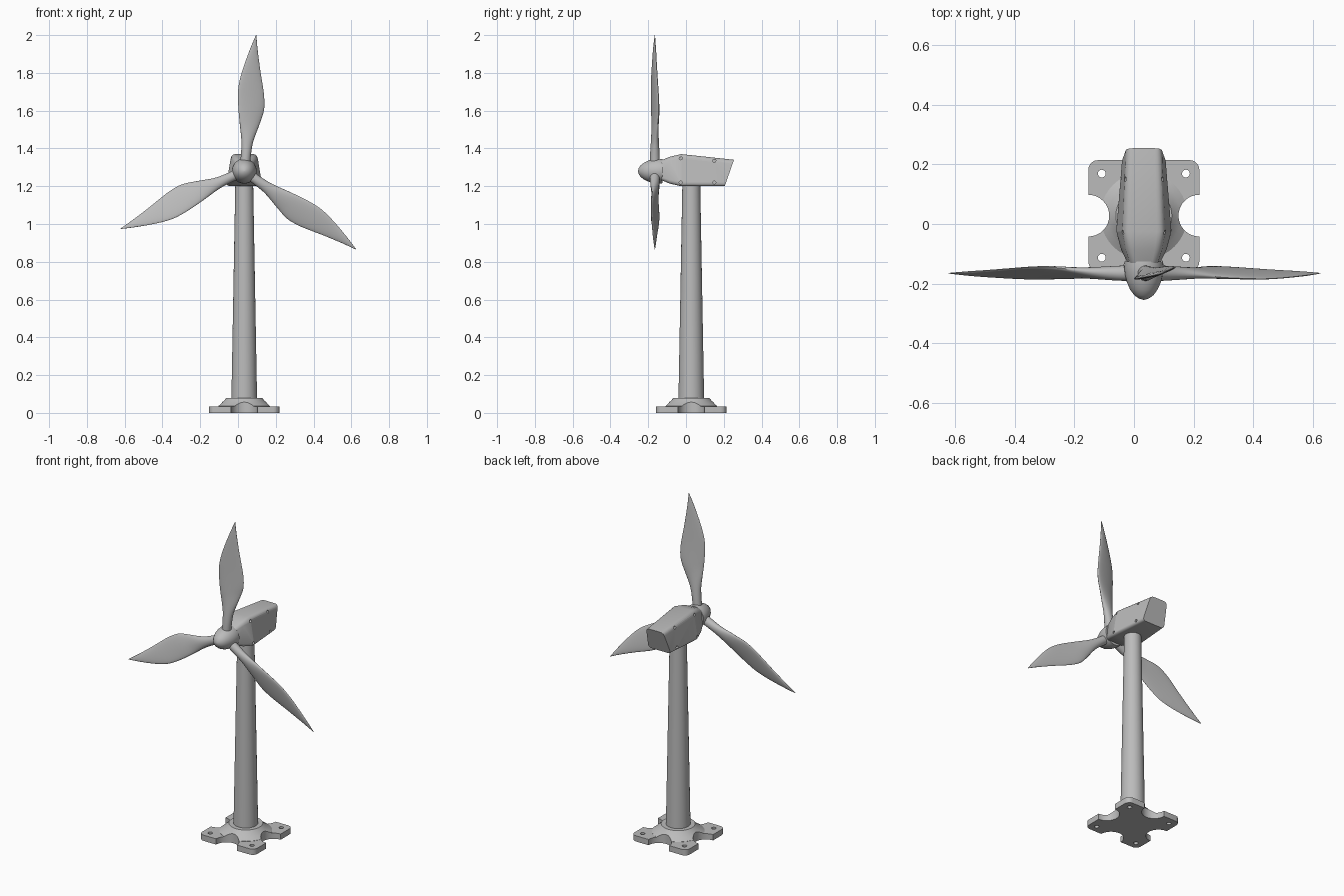
import bpy, bmesh, math
from mathutils import Vector, Matrix

if "Cube" in bpy.data.objects:
    bpy.data.objects.remove(bpy.data.objects["Cube"], do_unlink=True)

CX, CY, HUB_Y, HUB_Z = 0.033, 0.028, -0.165, 1.28

grey = bpy.data.materials.new("light grey")
grey.use_nodes = True
grey.diffuse_color = (0.5, 0.5, 0.5, 1)
grey.node_tree.nodes["Principled BSDF"].inputs["Base Color"].default_value = (0.5, 0.5, 0.5, 1)


def finish(name, bm):
    bmesh.ops.recalc_face_normals(bm, faces=bm.faces)
    mesh = bpy.data.meshes.new(name)
    bm.to_mesh(mesh)
    bm.free()
    mesh.materials.append(grey)
    obj = bpy.data.objects.new(name, mesh)
    bpy.context.collection.objects.link(obj)
    return obj


def smooth(obj, angle=32):
    bpy.ops.object.select_all(action='DESELECT')
    obj.select_set(True)
    bpy.context.view_layer.objects.active = obj
    bpy.ops.object.shade_smooth_by_angle(angle=math.radians(angle))


def loft(name, rings):
    """Skin a list of equal-length point rings and cap both ends."""
    bm = bmesh.new()
    loops = [[bm.verts.new(p) for p in ring] for ring in rings]
    n = len(loops[0])
    for a, b in zip(loops, loops[1:]):
        for i in range(n):
            j = (i + 1) % n
            bm.faces.new((a[i], a[j], b[j], b[i]))
    bm.faces.new(loops[0])
    bm.faces.new(loops[-1])
    return finish(name, bm)


def turned(name, profile, axis='Z', n=40):
    """Turn (radius, height) pairs about the tower axis or the rotor axis."""
    rings = []
    for r, h in profile:
        ring = []
        for i in range(n):
            t = 2 * math.pi * i / n
            u, v = r * math.cos(t), r * math.sin(t)
            ring.append((CX + u, CY + v, h) if axis == 'Z' else (CX + u, h, HUB_Z + v))
        rings.append(ring)
    return loft(name, rings)


def cylinder_cuts(target, cuts, axis='Z'):
    """Cut (centre, radius, length) cylinders out of the target."""
    bm = bmesh.new()
    turn = Matrix.Rotation(math.pi / 2, 4, 'Y') if axis == 'X' else Matrix()
    for centre, radius, length in cuts:
        bmesh.ops.create_cone(bm, cap_ends=True, segments=32, radius1=radius, radius2=radius,
                              depth=length, matrix=Matrix.Translation(centre) @ turn)
    cutter = finish("cutter", bm)
    cutter.hide_render = True
    mod = target.modifiers.new("cut", 'BOOLEAN')
    mod.operation, mod.solver, mod.object = 'DIFFERENCE', 'EXACT', cutter
    bpy.context.view_layer.objects.active = target
    bpy.ops.object.modifier_apply(modifier=mod.name)
    bpy.data.objects.remove(cutter, do_unlink=True)


# Foot plate with rounded corners, side notches and bolt holes
HALF = 0.186
bm = bmesh.new()
bmesh.ops.create_cube(bm, size=1, matrix=Matrix.Translation((CX, CY, 0.0175))
                      @ Matrix.Diagonal((2 * HALF, 2 * HALF, 0.035, 1)))
upright = [e for e in bm.edges if abs(e.verts[0].co.z - e.verts[1].co.z) > 0.01]
bmesh.ops.bevel(bm, geom=upright, offset=0.032, segments=5, profile=0.5, affect='EDGES')
foot_plate = finish("foot_plate", bm)
notches = [((CX + HALF * a, CY + HALF * b, 0.05), 0.07, 0.3)
           for a, b in ((1, 0), (-1, 0), (0, 1), (0, -1))]
bolts = [((CX + 0.141 * a, CY + 0.141 * b, 0.02), 0.013, 0.2) for a in (-1, 1) for b in (-1, 1)]
cylinder_cuts(foot_plate, notches + bolts)
smooth(foot_plate)

# Flared collar, notched together with the plate
collar = turned("collar", [(0.146, 0.01), (0.146, 0.036), (0.125, 0.05), (0.108, 0.064), (0.094, 0.08)])
cylinder_cuts(collar, notches)
smooth(collar)

# Tapered tower
smooth(turned("tower", [(0.068, 0.07), (0.047, 1.23)]))


# Nacelle: round at the rotor, rounded trapezoid behind, slanted tail
def trapezoid(hb, ht, zb, zt, rounding):
    corners = [Vector(p) for p in ((hb, zb), (ht, zt), (-ht, zt), (-hb, zb))]
    pts = []
    for i, c in enumerate(corners):
        a = c + (corners[i - 1] - c).normalized() * rounding
        b = c + (corners[(i + 1) % 4] - c).normalized() * rounding
        for k in range(6):
            t = k / 5
            pts.append(a * (1 - t) ** 2 + c * 2 * t * (1 - t) + b * t * t)
    return pts


def nacelle_ring(y_low, y_high, hb, ht, zb, zt, rounding, squareness):
    ring = []
    for p in trapezoid(hb, ht, zb, zt, rounding):
        axis = Vector((0, HUB_Z))
        q = (axis + (p - axis).normalized() * 0.062).lerp(p, squareness)
        y = y_low + (y_high - y_low) * (q.y - zb) / (zt - zb)
        ring.append((CX + q.x, y, q.y))
    return ring


nacelle = loft("nacelle", [
    nacelle_ring(-0.135, -0.135, 0.096, 0.068, 1.2, 1.37, 0.024, 0.0),
    nacelle_ring(-0.085, -0.085, 0.096, 0.068, 1.2, 1.37, 0.024, 0.6),
    nacelle_ring(-0.025, -0.025, 0.096, 0.068, 1.2, 1.37, 0.024, 1.0),
    nacelle_ring(0.205, 0.254, 0.076, 0.058, 1.2, 1.34, 0.022, 1.0)])
screws = [((CX + s * x, y, z), 0.008, 0.06) for s in (-1, 1)
          for x, y, z in ((0.09, -0.028, 1.348), (0.08, 0.15, 1.335),
                          (0.11, -0.028, 1.22), (0.095, 0.15, 1.22))]
cylinder_cuts(nacelle, screws, 'X')
smooth(nacelle, 25)

# Spinner
smooth(turned("spinner", [(0.064, -0.125), (0.066, -0.145), (0.063, -0.17), (0.057, -0.195),
                          (0.046, -0.22), (0.032, -0.239), (0.016, -0.25), (0.002, -0.254)], 'Y'))

# Blade stations: radius, trailing edge, leading edge, half thickness
STATIONS = [(0.03, -0.026, 0.028, 0.026), (0.09, -0.025, 0.028, 0.025),
            (0.16, -0.029, 0.034, 0.021), (0.25, -0.046, 0.058, 0.015),
            (0.33, -0.06, 0.076, 0.012), (0.4, -0.068, 0.071, 0.01),
            (0.46, -0.068, 0.058, 0.009), (0.54, -0.054, 0.038, 0.008),
            (0.645, -0.026, 0.015, 0.006), (0.723, -0.001, 0.001, 0.001)]


def blend(i, t):
    """Smooth curve through neighbouring stations."""
    last = len(STATIONS) - 1
    out = []
    for a, b, c, d in zip(*(STATIONS[min(max(i + k, 0), last)] for k in (-1, 0, 1, 2))):
        out.append(b + t / 2 * (c - a + t * (2 * a - 5 * b + 4 * c - d + t * (3 * (b - c) + d - a))))
    return out


def blade(name, degrees):
    stations = [blend(i, k / 4) for i in range(len(STATIONS) - 1) for k in range(4)]
    spin = Matrix.Rotation(math.radians(degrees), 3, 'Y')
    hub = Vector((CX, HUB_Y, HUB_Z))
    rings = []
    for r, low, high, thick in stations + [STATIONS[-1]]:
        ring = []
        for i in range(24):
            t = 2 * math.pi * i / 24
            c = (low + high) / 2 + (high - low) / 2 * math.cos(t)
            pitch = 0.27 * min(1, max(0, (r - 0.08) / 0.2))
            ring.append(hub + spin @ Vector((c, pitch * c + thick * math.sin(t), r)))
        rings.append(ring)
    smooth(loft(name, rings), 50)


for number in range(3):
    blade(f"blade_{number + 1}", 5 + 120 * number)
